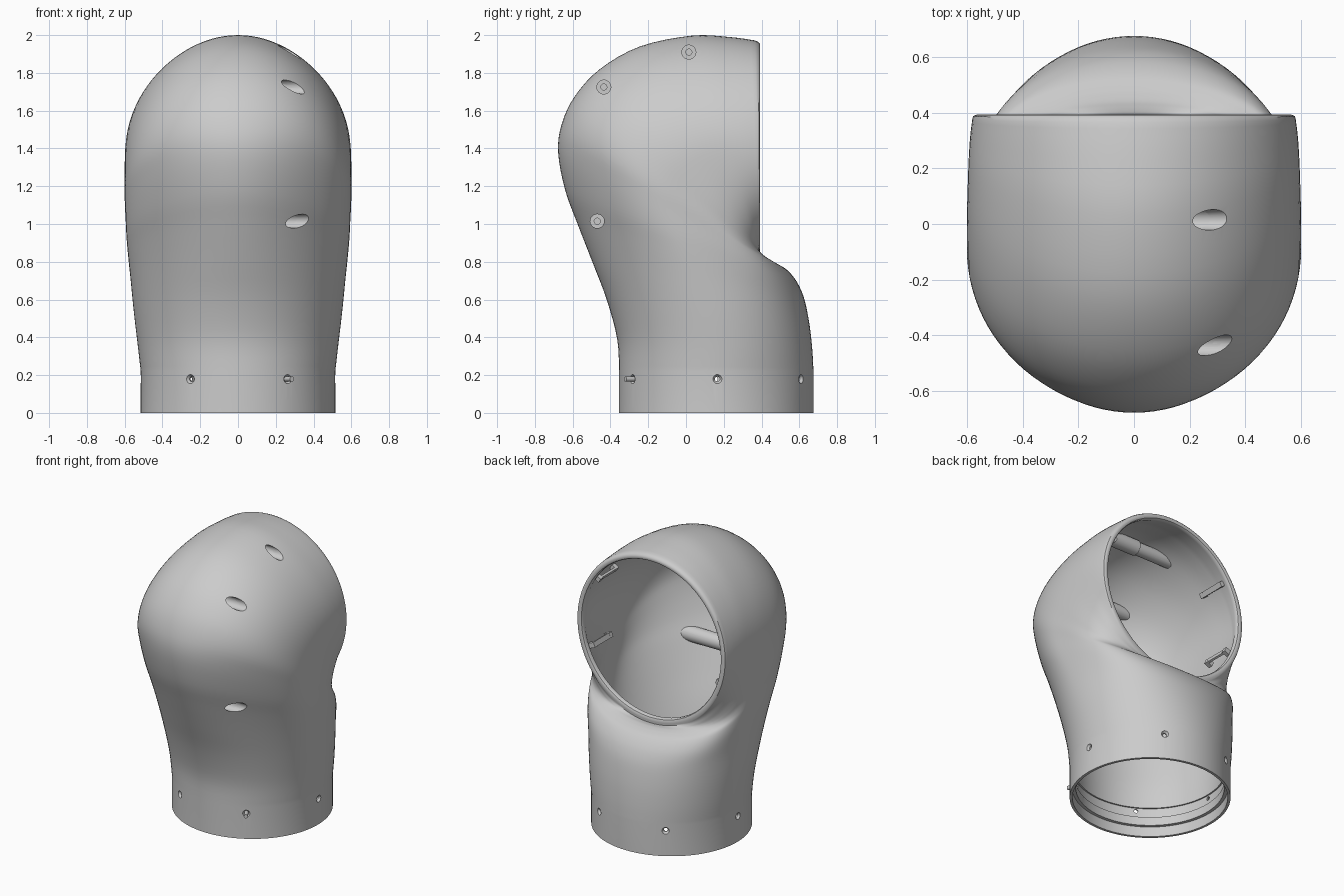
import bpy, bmesh, math
from mathutils import Vector

if "Cube" in bpy.data.objects:
    bpy.data.objects.remove(bpy.data.objects["Cube"])

SEG, SUB, WALL = 96, 4, 0.035

# Tilted sections: back (y, z), front (y, z), half width, back fullness, front fullness
KEYS = [
    (.675, .22, -.355, .22, .515, 0, 0), (.669, .33, -.364, .39, .531, .02, 0),
    (.655, .46, -.420, .60, .551, .07, -.05), (.630, .59, -.500, .81, .568, .16, -.13),
    (.600, .67, -.578, 1.01, .582, .27, -.18), (.565, .725, -.640, 1.18, .591, .36, -.17),
    (.525, .765, -.677, 1.38, .596, .42, -.10), (.485, .785, -.658, 1.53, .600, .43, .02),
    (.460, .793, -.589, 1.676, .600, .43, .06), (.440, .797, -.456, 1.82, .600, .42, .02),
    (.424, .797, -.244, 1.940, .598, .36, -.06), (.410, .796, .030, 1.997, .594, .24, -.09),
    (.399, .794, .230, 1.990, .588, .10, -.05), (.392, .790, .365, 1.972, .580, 0, 0)]


def ring(s):
    b, f = Vector((0, s[0], s[1])), Vector((0, s[2], s[3]))
    c = (b + f) / 2
    out = []
    for j in range(SEG):
        u = 2 * math.pi * j / SEG
        cu = math.cos(u)
        x = s[4] * math.sin(u) * (1 + (s[5] if cu > 0 else s[6]) * cu * cu)
        out.append(c + (b - c) * cu + Vector((x, 0, 0)))
    return out


def base_ring(r, z):
    return ring((.16 + r, z, .16 - r, z, r, 0, 0))


def rim_ring(r, y, yb):
    return ring((yb, 1.373 - r, y, 1.387 + r, r, 0, 0))


def spline(keys):
    k = [keys[0]] + keys + [keys[-1]]
    out = []
    for i in range(1, len(k) - 2):
        for n in range(SUB):
            t = n / SUB
            out.append([.5 * (2 * b + (c - a) * t + (2 * a - 5 * b + 4 * c - d) * t * t
                              + (3 * b - a - 3 * c + d) * t ** 3)
                        for a, b, c, d in zip(*k[i - 1:i + 3])])
    return out + [keys[-1]]


def loft(rings, closed=False, caps=False):
    bm = bmesh.new()
    v = [[bm.verts.new(p) for p in r] for r in rings]
    n = len(v)
    for i in range(n if closed else n - 1):
        a, b = v[i], v[(i + 1) % n]
        for j in range(SEG):
            k = (j + 1) % SEG
            bm.faces.new((a[j], b[j], b[k], a[k]))
    if caps:
        bm.faces.new(v[0])
        bm.faces.new(v[-1][::-1])
    bm.normal_update()
    return bm, v


def to_object(name, bm):
    me = bpy.data.meshes.new(name)
    bm.to_mesh(me)
    bm.free()
    ob = bpy.data.objects.new(name, me)
    bpy.context.collection.objects.link(ob)
    return ob


def rod(name, p0, p1, r0, r1=None):
    p0, p1 = Vector(p0), Vector(p1)
    d = p1 - p0
    bpy.ops.mesh.primitive_cone_add(
        vertices=32, radius1=r0, radius2=r0 if r1 is None else r1, depth=d.length,
        location=(p0 + p1) / 2, rotation=d.to_track_quat('Z', 'Y').to_euler())
    ob = bpy.context.object
    ob.name = name
    return ob


def boolean(ob, cutter, op='DIFFERENCE'):
    cutter.hide_render = True
    bpy.context.view_layer.objects.active = ob
    m = ob.modifiers.new('cut', 'BOOLEAN')
    m.operation, m.object, m.solver = op, cutter, 'EXACT'
    bpy.ops.object.modifier_apply(modifier=m.name)


def smooth(ob):
    bpy.ops.object.select_all(action='DESELECT')
    ob.select_set(True)
    bpy.context.view_layer.objects.active = ob
    bpy.ops.object.shade_smooth_by_angle(angle=math.radians(35))


# Outer skin, and copies of it pushed inward along its normals
outer = [base_ring(.515, 0)] + [ring(s) for s in spline(KEYS)]
bm, grid = loft(outer)
inner = [[v.co - v.normal * WALL for v in r] for r in grid]
middle = [[v.co - v.normal * WALL * .5 for v in r] for r in grid]
bm.free()

# Hollow hood: skin, rounded rim, inner wall, stepped socket
rim = [rim_ring(*p) for p in
       ((.577, .382, .392), (.567, .391, .393), (.555, .393, .393),
        (.545, .389, .389), (.54, .38, .38), (.54, .36, .36))]
socket = [base_ring(r, z) for r, z in
          ((.48, .20), (.49, .20), (.49, .13), (.475, .13), (.475, .07), (.497, .07), (.497, 0))]
hood = to_object('hood_shell', loft(outer + rim + inner[3:-3][::-1] + socket, closed=True)[0])
filler = to_object('trim_helper', loft(middle, caps=True)[0])
helpers = [filler]

# Countersunk holes round the base collar
for i in range(6):
    a = math.radians(60 * i + .7)
    at = lambda r: (r * math.cos(a), .16 + r * math.sin(a), .179)
    for c in (rod('sink_cutter', at(.4955), at(.526), .010, .032),
              rod('pilot_cutter', at(.42), at(.56), .0132)):
        boolean(hood, c)
        helpers.append(c)

# Cross posts with screw bores entering from the right
for i, (y, z) in enumerate(((.015, 1.91), (-.435, 1.725), (-.47, 1.015))):
    bore = rod('bore_cutter', (.13, y, z), (.9, y, z), .037)
    pilot = rod('pilot_cutter', (.02, y, z), (.2, y, z), .016)
    boolean(hood, bore)
    helpers += [bore, pilot]
    for side, x, r in (('right', .8, .052), ('left', -.8, .044)):
        post = rod(f'{side}_post_{i + 1}', (0, y, z), (x, y, z), r)
        boolean(post, filler, 'INTERSECT')
        if side == 'right':
            boolean(post, bore)
            boolean(post, pilot)
        smooth(post)

# Small bridge clips on the inner side walls near the opening
for side in (1, -1):
    for deg in (32, -22):
        a = math.radians(deg)
        b = bmesh.new()
        for y, r, sy, sr in ((.24, .525, .20, .014), (.15, .54, .03, .045), (.33, .535, .03, .045)):
            vs = bmesh.ops.create_cube(b, size=1)['verts']
            for v in vs:
                rr, w = r + v.co.x * sr, v.co.z * .035
                v.co = (side * (rr * math.cos(a) - w * math.sin(a)), y + v.co.y * sy,
                        1.387 + rr * math.sin(a) + w * math.cos(a))
        bmesh.ops.recalc_face_normals(b, faces=b.faces)
        to_object('wall_clip', b)

smooth(hood)
for h in helpers:
    bpy.data.objects.remove(h)
